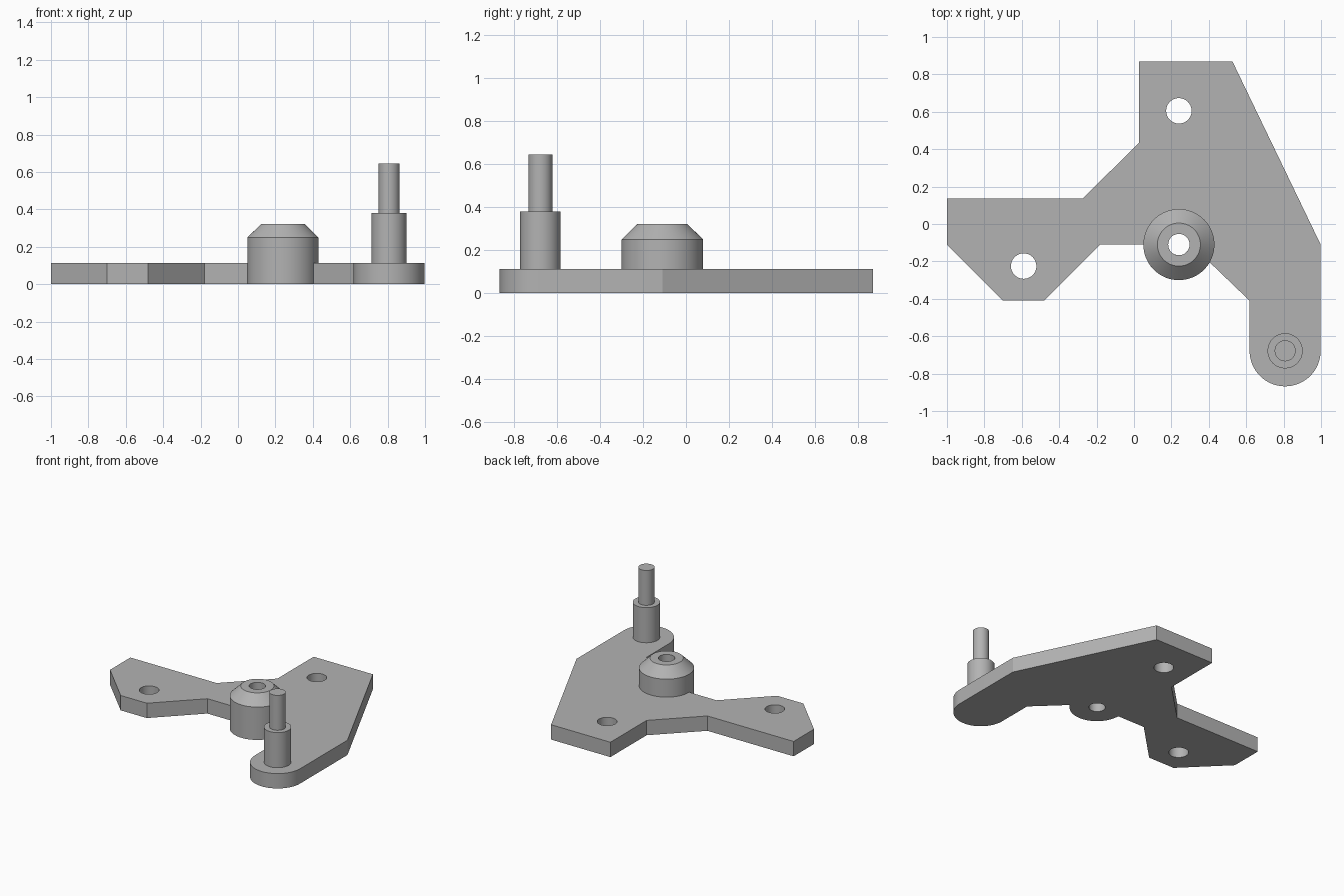
import bpy, bmesh
from math import sin, cos, radians, tau
from mathutils import Vector

cube = bpy.data.objects.get("Cube")
if cube:
    bpy.data.objects.remove(cube, do_unlink=True)

THICK = 0.113
BOSS, BOSS_R, BORE_R = (0.24, -0.11), 0.19, 0.057
PIN, END_R = (0.808, -0.678), 0.19
HOLES = [(0.24, 0.605), (-0.59, -0.225)]
HOLE_R = 0.068

grey = bpy.data.materials.new("plain grey")
grey.use_nodes = True
colour = (0.45, 0.45, 0.45, 1)
grey.diffuse_color = colour
grey.node_tree.nodes["Principled BSDF"].inputs["Base Color"].default_value = colour


def finish(name, bm, location=(0, 0, 0)):
    bmesh.ops.recalc_face_normals(bm, faces=bm.faces)
    mesh = bpy.data.meshes.new(name)
    bm.to_mesh(mesh)
    bm.free()
    mesh.materials.append(grey)
    obj = bpy.data.objects.new(name, mesh)
    obj.location = location
    bpy.context.collection.objects.link(obj)
    bpy.ops.object.select_all(action='DESELECT')
    obj.select_set(True)
    bpy.context.view_layer.objects.active = obj
    bpy.ops.object.shade_smooth_by_angle(angle=radians(25))
    return obj


def arc(centre, radius, start, end, steps):
    angles = [radians(start + (end - start) * i / steps) for i in range(steps + 1)]
    return [(centre[0] + radius * cos(a), centre[1] + radius * sin(a)) for a in angles]


def circle(centre, radius):
    return arc(centre, radius, 0, 360, 48)[:-1]


def lathe(name, profile, centre):
    bm = bmesh.new()
    verts = [bm.verts.new((r, 0, z)) for r, z in profile]
    edges = [bm.edges.new(pair) for pair in zip(verts, verts[1:])]
    bmesh.ops.spin(bm, geom=verts + edges, axis=(0, 0, 1), cent=(0, 0, 0),
                   angle=tau, steps=64)
    bmesh.ops.remove_doubles(bm, verts=bm.verts, dist=1e-4)
    return finish(name, bm, (*centre, 0))


# Base plate: three-armed outline with round end, boss bulge and through holes
outline = [(0.027, 0.87), (0.526, 0.87), (0.998, -0.11)]
outline += arc(PIN, END_R, 0, -180, 32)
outline += [(0.618, -0.41)]
outline += arc(BOSS, BOSS_R, -30, -180, 28)
outline += [(-0.18, -0.11), (-0.48, -0.41), (-0.70, -0.41), (-1, -0.11),
            (-1, 0.135), (-0.275, 0.135), (0.027, 0.435)]
loops = [outline, circle(BOSS, BORE_R)] + [circle(c, HOLE_R) for c in HOLES]

bm = bmesh.new()
edges = []
for loop in loops:
    verts = [bm.verts.new((x, y, 0)) for x, y in loop]
    edges += [bm.edges.new((verts[i - 1], verts[i])) for i in range(len(verts))]
bmesh.ops.triangle_fill(bm, edges=edges, use_beauty=True, normal=(0, 0, 1))
raised = bmesh.ops.extrude_face_region(bm, geom=bm.faces[:], use_keep_orig=True)
bmesh.ops.translate(bm, vec=Vector((0, 0, THICK)),
                    verts=[v for v in raised["geom"] if isinstance(v, bmesh.types.BMVert)])
finish("base_plate", bm)

# Bored boss with a chamfered top
lathe("bored_boss", [(BOSS_R, THICK), (BOSS_R, 0.25), (0.115, 0.323),
                     (BORE_R, 0.323), (BORE_R, THICK)], BOSS)

# Stepped pin on the round end
lathe("stepped_pin", [(0.094, THICK), (0.094, 0.38), (0.056, 0.38),
                      (0.056, 0.645), (0, 0.645)], PIN)
